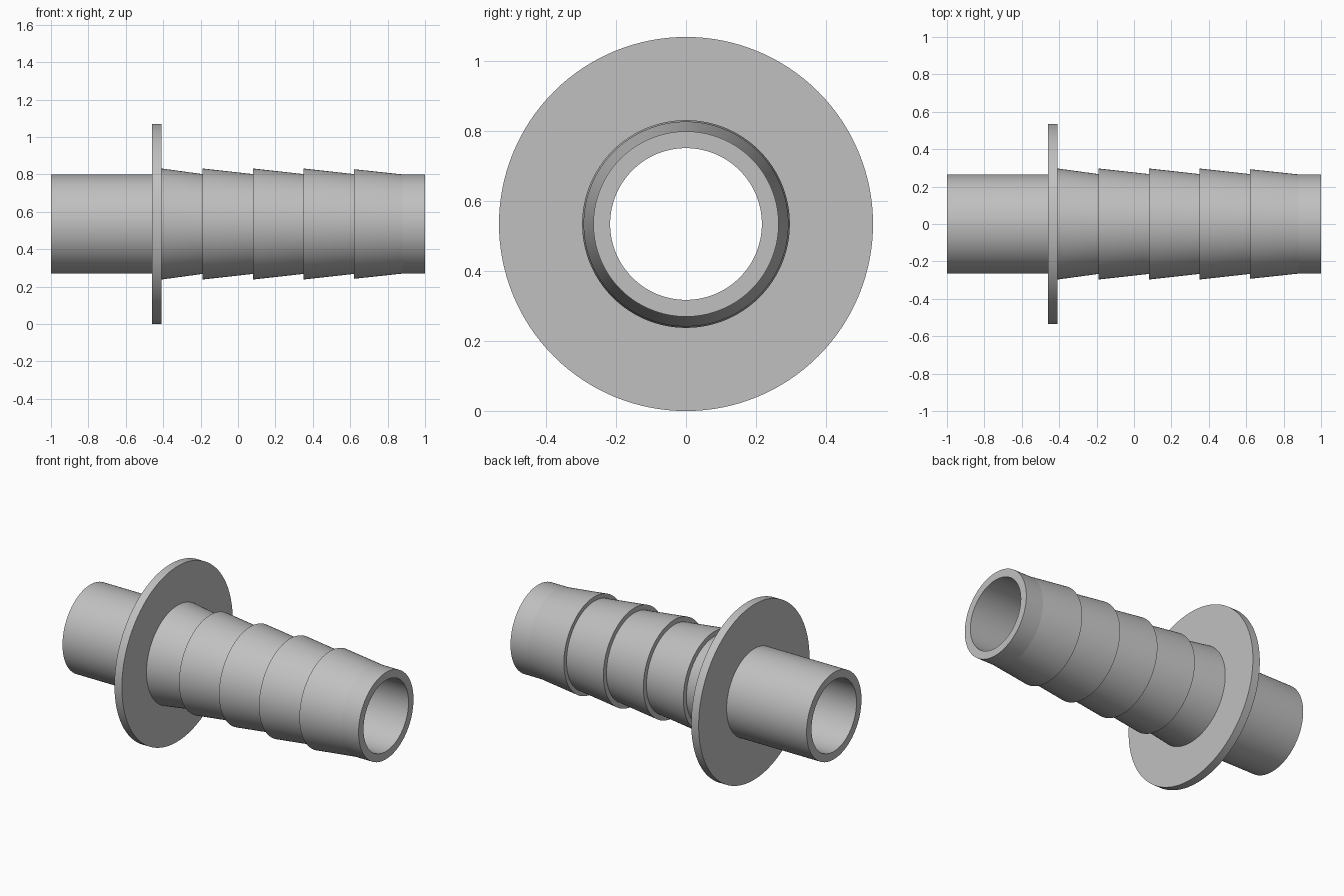
import bpy
import bmesh
import math
from mathutils import Matrix, Vector

cube = bpy.data.objects.get("Cube")
if cube:
    bpy.data.objects.remove(cube, do_unlink=True)

SEGMENTS = 128
BORE, PIPE, BARB, FLANGE = 0.217, 0.265, 0.297, 0.535
PITCH, FIRST_STEP = 0.27, -0.19

grey = bpy.data.materials.new("plain grey")
grey.use_nodes = True
colour = (0.53, 0.53, 0.53, 1)
grey.diffuse_color = colour
grey.node_tree.nodes["Principled BSDF"].inputs["Base Color"].default_value = colour


def lathe(name, profile):
    """Revolve a closed (x, radius) profile around the x axis."""
    bm = bmesh.new()
    rings = []
    for i in range(SEGMENTS):
        turn = Matrix.Rotation(math.tau * i / SEGMENTS, 3, "X")
        rings.append([bm.verts.new(turn @ Vector((x, 0, r))) for x, r in profile])
    for i, ring in enumerate(rings):
        following = rings[(i + 1) % SEGMENTS]
        for j in range(len(profile)):
            k = (j + 1) % len(profile)
            bm.faces.new((ring[j], ring[k], following[k], following[j]))
    bmesh.ops.recalc_face_normals(bm, faces=bm.faces)
    mesh = bpy.data.meshes.new(name)
    bm.to_mesh(mesh)
    bm.free()
    mesh.materials.append(grey)
    obj = bpy.data.objects.new(name, mesh)
    bpy.context.collection.objects.link(obj)
    obj.location.z = FLANGE
    bpy.ops.object.select_all(action="DESELECT")
    obj.select_set(True)
    bpy.context.view_layer.objects.active = obj
    bpy.ops.object.shade_smooth_by_angle(angle=math.radians(5))
    return obj


# Plain spigot and flange, up to the foot of the first barb
profile = [(-1, BORE), (-1, PIPE), (-0.46, PIPE), (-0.46, FLANGE),
           (-0.41, FLANGE), (-0.41, BARB)]

# Barbs: each tapers towards the tip, then steps back up
for n in range(4):
    x = FIRST_STEP + n * PITCH
    crest = BARB if n < 3 else BARB - 0.004
    profile += [(x, PIPE + 0.002), (x, crest)]

# Straight tip and the through bore
profile += [(0.88, PIPE), (1, PIPE), (1, BORE)]

lathe("barbed_hose_fitting", profile)
